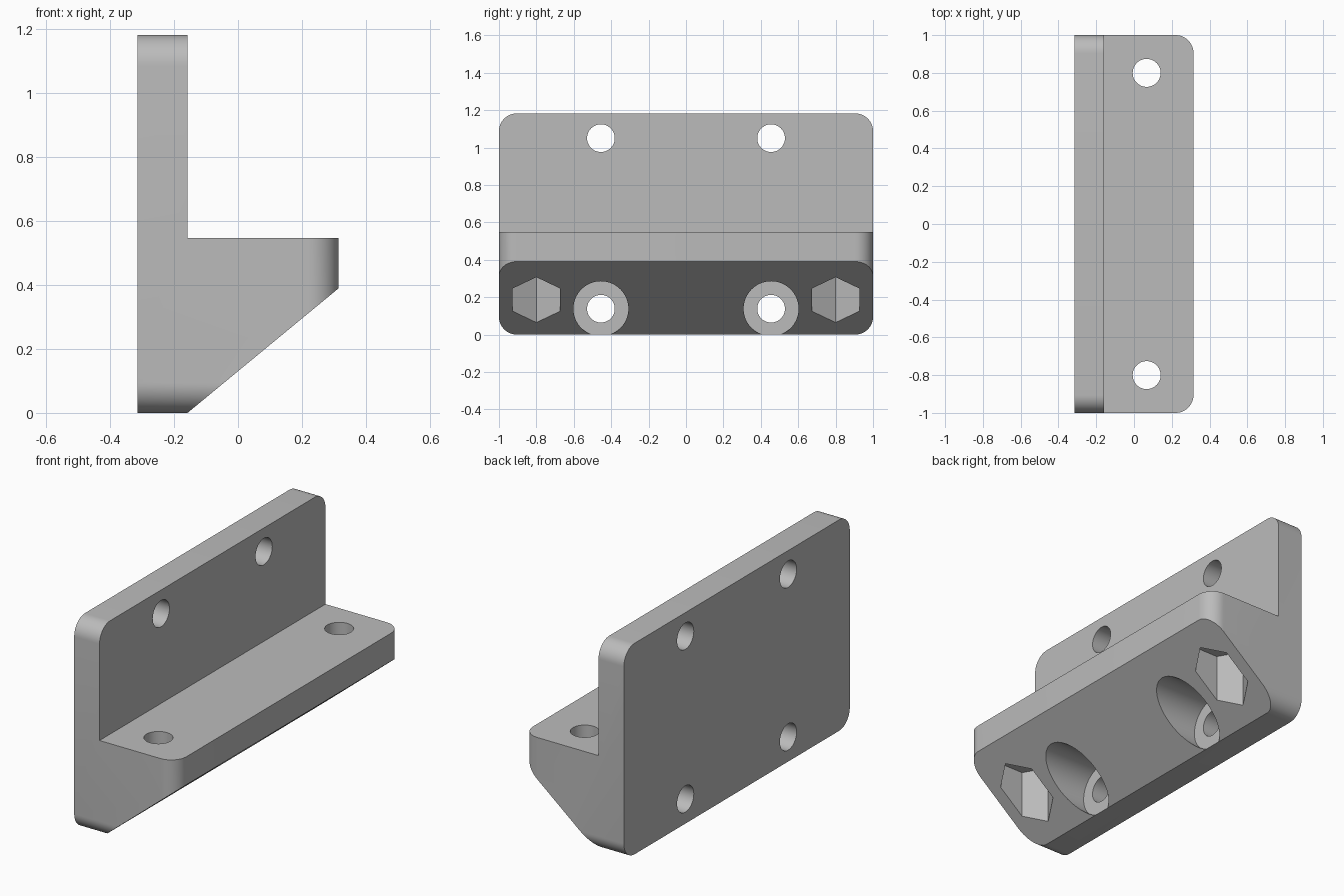
import bpy
import bmesh
from math import pi, cos, sin, radians
from mathutils import Vector

if "Cube" in bpy.data.objects:
    bpy.data.objects.remove(bpy.data.objects["Cube"], do_unlink=True)

HALF_X, THICK, HEIGHT = 0.315, 0.157, 1.182   # half depth, wall thickness, full height
LEDGE = 0.547                                 # height of the ledge top
CORNER, BORE, HEAD = 0.095, 0.074, 0.147      # corner, screw hole and screw head radii
WALL = THICK - HALF_X                         # inner face of the upright wall

grey = bpy.data.materials.new("light grey")
grey.use_nodes = True
grey.diffuse_color = (0.5, 0.5, 0.5, 1)
grey.node_tree.nodes["Principled BSDF"].inputs["Base Color"].default_value = grey.diffuse_color


def prism(name, outline, axis, lo, hi):
    """Extrude a flat outline along an axis; the outline uses the other two axes in order."""
    def place(p, d):
        v = list(p)
        v.insert("xyz".index(axis), d)
        return v
    bm = bmesh.new()
    face = bm.faces.new([bm.verts.new(place(p, lo)) for p in outline])
    top = bmesh.ops.extrude_face_region(bm, geom=[face])["geom"]
    shift = Vector(place((0, 0), hi - lo))
    bmesh.ops.translate(bm, vec=shift, verts=[g for g in top if isinstance(g, bmesh.types.BMVert)])
    bmesh.ops.recalc_face_normals(bm, faces=bm.faces)
    mesh = bpy.data.meshes.new(name)
    bm.to_mesh(mesh)
    bm.free()
    mesh.materials.append(grey)
    obj = bpy.data.objects.new(name, mesh)
    bpy.context.collection.objects.link(obj)
    return obj


def ring(u, v, r, n):
    return [(u + r * cos(2 * pi * i / n), v + r * sin(2 * pi * i / n)) for i in range(n)]


def rounded_box(u0, u1, v0, v1, r, n=12):
    points = []
    centres = [(u1 - r, v1 - r), (u0 + r, v1 - r), (u0 + r, v0 + r), (u1 - r, v0 + r)]
    for k, (u, v) in enumerate(centres):
        for i in range(n + 1):
            a = pi / 2 * (k + i / n)
            points.append((u + r * cos(a), v + r * sin(a)))
    return points


def carve(target, tool, operation="DIFFERENCE"):
    tool.hide_render = True
    mod = target.modifiers.new("carve", "BOOLEAN")
    mod.operation, mod.solver, mod.object = operation, "EXACT", tool
    bpy.context.view_layer.objects.active = target
    bpy.ops.object.modifier_apply(modifier=mod.name)
    bpy.data.objects.remove(tool, do_unlink=True)


# Side profile: upright wall, ledge and sloped underside, oversized where it is trimmed
slope = (LEDGE - THICK) / (HALF_X - WALL)
under = [(x, slope * (x - WALL)) for x in (WALL - 0.1, HALF_X + 0.1)]
profile = [(-HALF_X, under[0][1])] + under + [
    (under[1][0], LEDGE), (WALL, LEDGE), (WALL, HEIGHT + 0.1), (-HALF_X, HEIGHT + 0.1)]
bracket = prism("mounting_bracket", profile, "y", -1.2, 1.2)

# Round the wall corners and the free ledge corners
carve(bracket, prism("wall_trim", rounded_box(-1, 1, 0, HEIGHT, CORNER), "x", -0.6, 0.6), "INTERSECT")
carve(bracket, prism("ledge_trim", rounded_box(-0.7, HALF_X, -1, 1, CORNER), "z", -0.3, 1.5), "INTERSECT")

for side in (-1, 1):
    # Wall screw holes, the lower ones with a recess for the screw head
    y = 0.455 * side
    for z in (0.138, 1.05):
        carve(bracket, prism("wall_hole", ring(y, z, BORE, 48), "x", -0.5, 0.5))
    carve(bracket, prism("head_recess", ring(y, 0.138, HEAD, 64), "x", WALL, 0.6))
    # Ledge bolt holes with hexagonal nut pockets underneath
    centre = (0.067, 0.8 * side)
    carve(bracket, prism("ledge_hole", ring(*centre, BORE, 48), "z", -0.2, 0.8))
    carve(bracket, prism("nut_pocket", ring(*centre, HEAD, 6), "z", -0.3, LEDGE - THICK))

# Smooth the round surfaces, keep the edges crisp
bpy.ops.object.select_all(action="DESELECT")
bracket.select_set(True)
bpy.context.view_layer.objects.active = bracket
bpy.ops.object.shade_smooth_by_angle(angle=radians(25))
